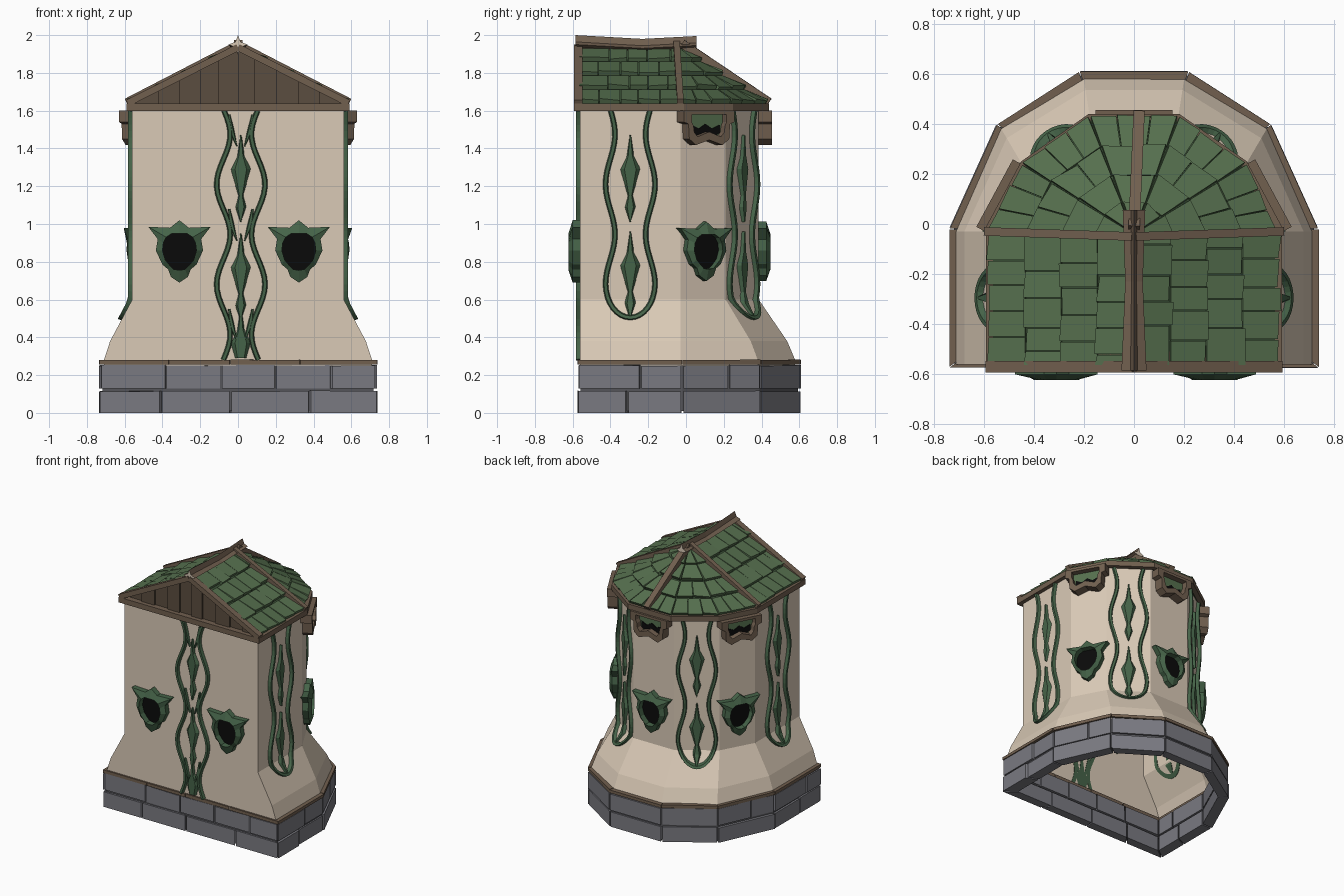
import bpy, bmesh, math, random
from mathutils import Vector as V

if "Cube" in bpy.data.objects:
    bpy.data.objects.remove(bpy.data.objects["Cube"])
random.seed(4)


def material(name, r, g, b):
    m = bpy.data.materials.new(name)
    m.diffuse_color = (r, g, b, 1)
    m.use_nodes = True
    m.node_tree.nodes["Principled BSDF"].inputs["Base Color"].default_value = m.diffuse_color
    return m


PLASTER = material("cream plaster", 0.70, 0.59, 0.47)
WOOD = material("brown wood", 0.165, 0.115, 0.078)
DARK_WOOD = material("dark wood", 0.105, 0.074, 0.05)
TILE = material("green tile", 0.092, 0.16, 0.076)
DARK_TILE = material("dark green underlay", 0.04, 0.075, 0.035)
VINE = material("deep green trim", 0.06, 0.125, 0.065)
STONE = material("grey stone", 0.195, 0.195, 0.22)
MORTAR = material("dark grey mortar", 0.09, 0.09, 0.10)
BLACK = material("black opening", 0.003, 0.003, 0.003)


def loft(bm, rings, caps=True, cap_mat=0):
    """Join closed point loops of equal length by quads."""
    vs = [[bm.verts.new(p) for p in r] for r in rings]
    n = len(vs[0])
    for a, b in zip(vs, vs[1:]):
        for k in range(n):
            bm.faces.new((a[k], a[(k + 1) % n], b[(k + 1) % n], b[k]))
    if caps:
        for r in (vs[0], vs[-1]):
            bm.faces.new(r).material_index = cap_mat


def finish(name, bm, *mats):
    bmesh.ops.recalc_face_normals(bm, faces=bm.faces)
    me = bpy.data.meshes.new(name)
    bm.to_mesh(me)
    bm.free()
    for m in mats:
        me.materials.append(m)
    ob = bpy.data.objects.new(name, me)
    bpy.context.collection.objects.link(ob)
    return ob


def outline(half):
    """Mirror the right half (front to back) into a full plan outline."""
    return [V(p) for p in half] + [V((-x, y)) for x, y in reversed(half)]


def at(p, z):
    return V((p.x, p.y, z))


UPPER = outline([(.56, -.56), (.56, -.03), (.43, .21), (.17, .385)])
LOWER = outline([(.71, -.56), (.71, -.03), (.53, .38), (.20, .578)])
BASE = outline([(.74, -.575), (.74, -.02), (.55, .40), (.22, .612)])
EAVE = outline([(.59, -.592), (.59, -.01), (.45, .25), (.18, .44)])


def flare(z):
    """0 on the upright wall, 1 at the foot of the flared skirt."""
    if z >= .6:
        return 0
    return (.6 - z) / .22 * .78 if z > .38 else min(1, .78 + 2.2 * (.38 - z))


# Plaster tower body, open below
bm = bmesh.new()
rings = [[at(a.lerp(b, flare(z)), z) for a, b in zip(UPPER, LOWER)] for z in (.25, .28, .38, .6, 1.61)]
loft(bm, rings, caps=False)
bm.faces.new([bm.verts.new(p) for p in rings[-1]])
finish("tower_body", bm, PLASTER)


def course(bm, plan, z0, z1, size, inner, gap=.006, jitter=0.0, shift=0.0):
    """A row of blocks following a plan outline."""
    n = len(plan)
    for i in range(n):
        p, q = plan[i], plan[(i + 1) % n]
        k = max(1, round((q - p).length / size))
        cuts = [0] + [(j + shift + random.uniform(-.12, .12) * (jitter > 0)) / k for j in range(1, k)] + [1]
        g = gap / (q - p).length
        for a, b in zip(cuts, cuts[1:]):
            s = 1 - random.uniform(0, jitter)
            lo, hi = [], []
            for t, f in ((a + g, s), (b - g, s), (b - g, inner), (a + g, inner)):
                pt = p.lerp(q, t) * f
                lo.append(at(pt, z0))
                hi.append(at(pt, z1 - random.uniform(0, jitter * .4)))
            loft(bm, [lo, hi])


# Stone plinth with mortar core
bm = bmesh.new()
course(bm, BASE, 0, .118, .36, .88, jitter=.018)
course(bm, BASE, .128, .255, .30, .88, jitter=.018, shift=.25)
finish("stone_plinth", bm, STONE)
bm = bmesh.new()
loft(bm, [[at(p * f, z) for p in BASE] for f, z in ((.9, .01), (.97, .01), (.97, .25), (.9, .25))], caps=False)
finish("plinth_mortar", bm, MORTAR)

# Wood rails above the plinth and below the roof
bm = bmesh.new()
course(bm, BASE, .257, .282, .4, .9, gap=.002, jitter=.008)
finish("plinth_rail", bm, WOOD)
bm = bmesh.new()
course(bm, EAVE, 1.598, 1.638, 2, .92, gap=0)
finish("eave_rail", bm, WOOD)

# Roof: underlay and separate tiles
APEX, FRONT = V((0, -.04, 1.925)), V((0, -.565, 1.925))
rim = [at(p, 1.632) for p in outline([(.575, -.565), (.575, -.04), (.44, .235), (.175, .42)])]
panels = [(rim[0], rim[1], APEX, FRONT), (rim[6], rim[7], FRONT, APEX)]
panels += [(rim[i], rim[i + 1], APEX, APEX) for i in range(1, 6)]
under, tiles = bmesh.new(), bmesh.new()
for A, B, C, D in panels:
    pts = [A, B, C] if (C - D).length < .01 else [A, B, C, D]
    under.faces.new([under.verts.new(p) for p in pts])
    nrm = (B - A).cross(C - A).normalized()

    def P(u, v):
        return A.lerp(B, u).lerp(D.lerp(C, u), v)
    rows = 4
    for r in range(rows):
        v0, v1 = r / rows, (r + 1) / rows
        k = max(1, round((P(1, v0) - P(0, v0)).length / .115))
        cuts = [0] + [(j + (.5 if r % 2 and len(pts) == 4 else 0) + random.uniform(-.1, .1)) / k for j in range(1, k)] + [1]
        for a, b in zip(cuts, cuts[1:]):
            g, dv = .02 / k, random.uniform(0, .03)
            quad = [P(a + g, v0 + dv), P(b - g, v0 + dv * random.random()), P(b - g, v1), P(a + g, v1)]
            lift = [random.uniform(.020, .034), random.uniform(.020, .034), .009, .009]
            loft(tiles, [quad, [q + nrm * h for q, h in zip(quad, lift)]])
finish("roof_underlay", under, DARK_TILE)
finish("roof_tiles", tiles, TILE)


def beam(bm, a, b, w, h):
    """Rectangular bar between two points; w across, h upwards."""
    a, b = V(a), V(b)
    side = (b - a).cross(V((0, 0, 1))).normalized()
    up = side.cross(b - a).normalized()
    loft(bm, [[p + side * w * i + up * h * j for i, j in ((-.5, -.5), (.5, -.5), (.5, .5), (-.5, .5))] for p in (a, b)])


# Roof bars: front rakes, side hips and back hip
bm = bmesh.new()
for s in (-1, 1):
    beam(bm, (s * .585, -.57, 1.64), (0, -.57, 1.935), .045, .036)
    beam(bm, (s * .59, -.03, 1.645), (0, -.05, 1.95), .034, .04)
beam(bm, (.02, .44, 1.645), (0, -.02, 1.955), .045, .045)
finish("roof_bars", bm, WOOD)

# Sagging star-section ridge beam with pale ends
bm = bmesh.new()
rings = []
for y, zc, w in ((-.585, 1.95, 1), (-.23, 1.93, .7), (.055, 1.945, .9)):
    rad = [(.05 if k % 2 == 0 else .02) for k in range(8)]
    rings.append([V((math.cos(k * math.pi / 4) * r * w, y, zc + math.sin(k * math.pi / 4) * r)) for k, r in enumerate(rad)])
loft(bm, rings, cap_mat=1)
finish("ridge_beam", bm, WOOD, PLASTER)

# Gable planks
bm = bmesh.new()
xs = [-.56, -.42, -.31, -.2, -.1, 0, .09, .2, .32, .43, .56]
for k, (a, b) in enumerate(zip(xs, xs[1:])):
    y = -.548 - .012 * (k % 2)
    top = [1.632 + .293 * (1 - abs(x) / .575) for x in (a, b)]
    face = [(a, 1.62), (b, 1.62), (b, top[1]), (a, top[0])]
    loft(bm, [[V((x, yy, z)) for x, z in face] for yy in (y, y + .04)])
finish("gable_planks", bm, DARK_WOOD)


def facet(i):
    """Map (along wall, height, outward) onto wall number i."""
    p, q = UPPER[i], UPPER[(i + 1) % 8]
    t = (q - p).normalized()
    n, mid = V((t.y, -t.x)), (p + q) / 2
    spread = ((LOWER[i] + LOWER[(i + 1) % 8]) / 2 - mid).dot(n)
    return lambda u, z, d: at(mid + t * u + n * (d + spread * flare(z)), z)


def ribbon(bm, f, path, widths, d):
    """Raised bevelled strip along a path on a wall."""
    rings = []
    for k, (u, z) in enumerate(path):
        a, b = path[max(k - 1, 0)], path[min(k + 1, len(path) - 1)]
        t = V((b[0] - a[0], b[1] - a[1])).normalized()
        rings.append([f(u - t.y * w, z + t.x * w, h) for w, h in
                      ((-widths[k], -.004), (-widths[k] * .55, d), (widths[k] * .55, d), (widths[k], -.004))])
    loft(bm, rings)


LEAF = [(.18, .004), (.07, .02), (.0, .056), (-.08, .032), (-.14, .014), (-.20, .03), (-.28, .003)]
# Vine ornaments on front, sides and rear diagonals
for i, label in ((7, "front"), (0, "right"), (6, "left"), (2, "back_right"), (4, "back_left")):
    bm, f = bmesh.new(), facet(i)
    front = i == 7
    cx = .015 if front else 0

    def half(z):
        if not front and z < .68:
            return .13 * math.sqrt(max(0, 1 - ((.68 - z) / .175) ** 2))
        return (.092 if front else .106) + (.036 if front else .025) * math.cos(math.tau * (z - 1.21) / .53)
    if front:
        zs = [1.6 - 1.32 * k / 36 for k in range(37)]
        for s in (-1, 1):
            ribbon(bm, f, [(cx + s * half(z), z) for z in zs], [.015] * 37, .022)
            for z in (1.58, 1.08, .55):   # thorns at the narrow places
                ribbon(bm, f, [(cx + s * .062, z), (cx + s * .05, z - .08), (cx + s * .02, z - .17)], [.006, .015, .003], .018)
    else:
        zs = [1.6 - .92 * k / 26 for k in range(27)]
        zs += [.68 - .175 * math.sin(k * math.pi / 16) for k in range(1, 8)]
        path = [(-half(z), z) for z in zs] + [(0, .505)] + [(half(z), z) for z in reversed(zs)]
        ribbon(bm, f, path, [.015] * len(path), .022)
    for zc in ((1.29, .77, .37) if front else (1.29, .78)):
        leaf = [(zc + dz, w) for dz, w in LEAF if zc + dz > .285]
        ribbon(bm, f, [(cx, z) for z, w in leaf], [w for z, w in leaf], .018)
    finish("vine_" + label, bm, VINE)


def mirror(half, u0, z0, s=1):
    return [(u0 + u * s, z0 + z * s) for u, z in half] + [(u0 - u * s, z0 + z * s) for u, z in half[-2:0:-1]]


def frame(name, f, outer, inner, depths, fill, mat, fill_mat):
    """Protruding frame around an opening closed by a flat panel."""
    bm = bmesh.new()
    d_out, d_in = depths
    loft(bm, [[f(u, z, d) for u, z in loop] for loop, d in
              ((outer, -.01), (outer, d_out), (inner, d_in), (inner, fill))], caps=False)
    bm.faces.new([bm.verts.new(f(u, z, fill)) for u, z in inner]).material_index = 1
    finish(name, bm, mat, fill_mat)


HORNED = [(0, .16), (.05, .12), (.165, .125), (.115, .06), (.125, 0), (.09, -.075), (.06, -.10), (.045, -.14), (0, -.17)]
HOLE = [(0, .09), (.04, .09), (.07, .07), (.085, .04), (.09, 0), (.075, -.05), (.05, -.08), (.03, -.10), (0, -.105)]
# Horned round windows
for i, u, label in ((7, .322, "front_right"), (7, -.31, "front_left"), (1, 0, "right"), (5, 0, "left"), (3, 0, "back")):
    s = 1 if i == 7 else .95
    frame("window_" + label, facet(i), mirror(HORNED, u, .86, s), mirror(HOLE, u, .86, s), (.04, .062), .015, VINE, BLACK)

HOOD = [(0, 1.6), (.153, 1.6), (.153, 1.54), (.125, 1.53), (.12, 1.45), (.08, 1.418), (0, 1.445)]
HOOD_IN = [(0, 1.58), (.105, 1.58), (.105, 1.54), (.095, 1.52), (.09, 1.485), (.07, 1.462), (0, 1.488)]
# Wooden hooded vents under the eaves
for i, label in ((1, "right"), (5, "left"), (3, "back")):
    f = facet(i)
    frame("vent_" + label, f, mirror(HOOD, 0, 0), mirror(HOOD_IN, 0, 0), (.07, .07), .025, WOOD, TILE)
    bm = bmesh.new()
    gap = mirror([(0, 1.53), (.04, 1.505), (.085, 1.525), (.085, 1.482), (.06, 1.467), (0, 1.488)], 0, 0)
    loft(bm, [[f(u, z, d) for u, z in gap] for d in (.024, .03)])
    finish("vent_opening_" + label, bm, BLACK)
